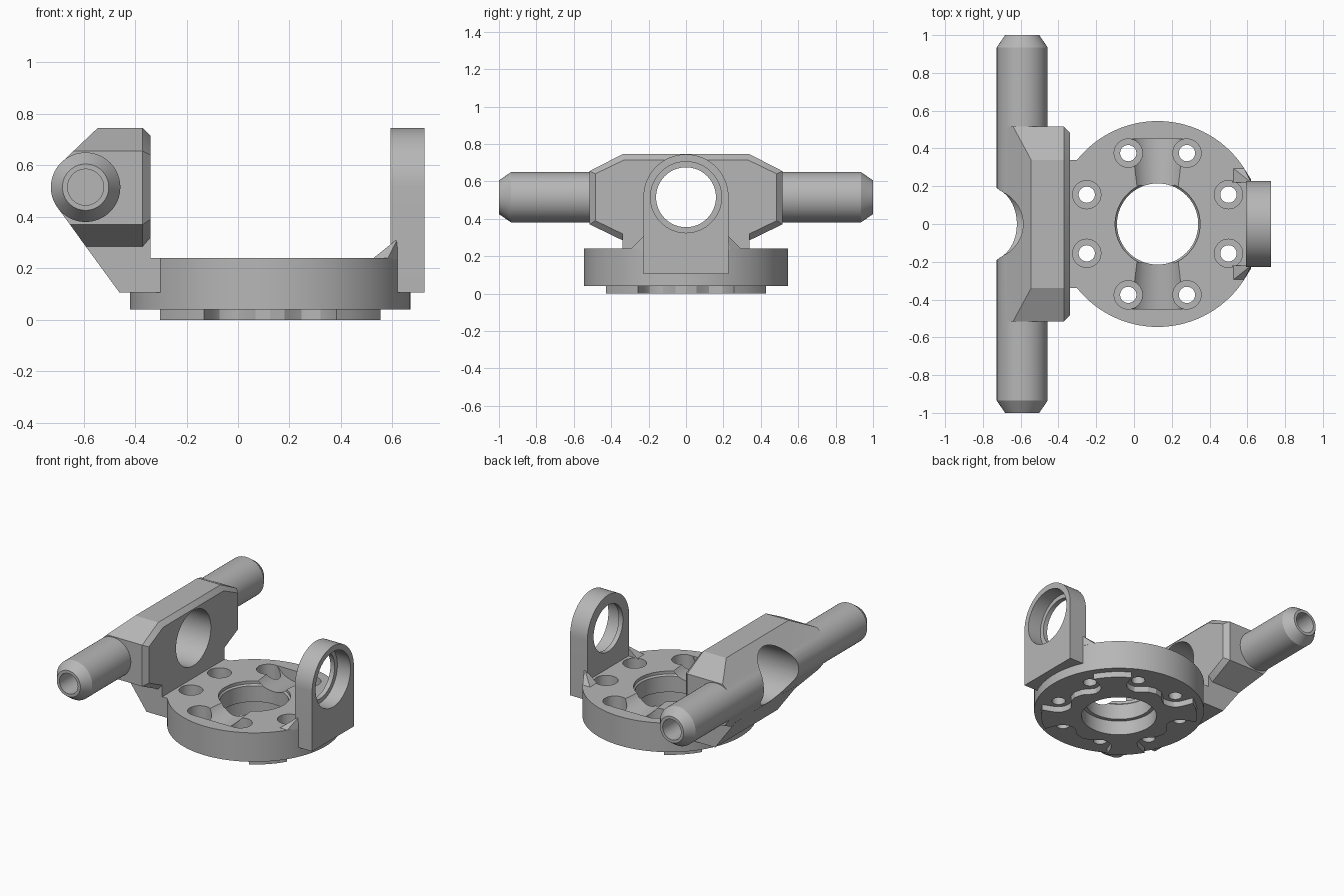
import bpy
import bmesh
import math
from mathutils import Matrix, Vector

if "Cube" in bpy.data.objects:
    bpy.data.objects.remove(bpy.data.objects["Cube"], do_unlink=True)

grey = bpy.data.materials.new("plain_grey")
grey.use_nodes = True
grey.diffuse_color = (0.47, 0.47, 0.47, 1)
grey.node_tree.nodes["Principled BSDF"].inputs["Base Color"].default_value = (0.47, 0.47, 0.47, 1)

TURN = {
    "x": Matrix.Rotation(math.pi / 2, 4, "Y"),
    "y": Matrix.Rotation(-math.pi / 2, 4, "X"),
    "z": Matrix.Identity(4),
}


def finish(name, bm):
    bmesh.ops.recalc_face_normals(bm, faces=bm.faces)
    mesh = bpy.data.meshes.new(name)
    bm.to_mesh(mesh)
    bm.free()
    mesh.materials.append(grey)
    ob = bpy.data.objects.new(name, mesh)
    bpy.context.collection.objects.link(ob)
    return ob


def lathe(name, profile, centre, axis="z", steps=64):
    """Solid of revolution; profile holds (radius, distance along axis)."""
    bm = bmesh.new()
    verts = [bm.verts.new((r, 0, t)) for r, t in profile]
    edges = [bm.edges.new(pair) for pair in zip(verts, verts[1:])]
    bmesh.ops.spin(bm, geom=verts + edges, cent=(0, 0, 0), axis=(0, 0, 1),
                   angle=2 * math.pi, steps=steps)
    bmesh.ops.remove_doubles(bm, verts=bm.verts, dist=0.0001)
    bm.transform(Matrix.Translation(centre) @ TURN[axis])
    return finish(name, bm)


def rod(name, r, a, b, centre, axis="z"):
    return lathe(name, [(0, a), (r, a), (r, b), (0, b)], centre, axis)


def prism(name, points, a, b, axis):
    """Extrude a flat outline from a to b along an axis."""
    place = {"x": lambda p, t: (t, p[0], p[1]),
             "y": lambda p, t: (p[0], t, p[1]),
             "z": lambda p, t: (p[0], p[1], t)}[axis]
    bm = bmesh.new()
    low = [bm.verts.new(place(p, a)) for p in points]
    high = [bm.verts.new(place(p, b)) for p in points]
    bm.faces.new(low)
    bm.faces.new(high)
    n = len(points)
    for i in range(n):
        j = (i + 1) % n
        bm.faces.new((low[i], low[j], high[j], high[i]))
    return finish(name, bm)


def hull(name, points):
    bm = bmesh.new()
    for p in points:
        bm.verts.new(p)
    bmesh.ops.convex_hull(bm, input=bm.verts)
    bmesh.ops.dissolve_limit(bm, angle_limit=0.01, verts=bm.verts, edges=bm.edges)
    return finish(name, bm)


def combine(ob, tool, operation):
    mod = ob.modifiers.new("cut", "BOOLEAN")
    mod.operation = operation
    mod.solver = "EXACT"
    mod.object = tool
    bpy.context.view_layer.objects.active = ob
    bpy.ops.object.modifier_apply(modifier=mod.name)
    bpy.data.objects.remove(tool, do_unlink=True)


CX = 0.125        # centre of the round base
AXIS_Z = 0.515    # height of the cross bores
disc_centre = Vector((CX, 0, 0))
parts = []

# Round base with the sloping foot that carries the wall
base = lathe("round_base", [(0, 0.04), (0.545, 0.04), (0.545, 0.24), (0, 0.24)],
             disc_centre, steps=96)
foot = prism("foot", [(-0.617, 0.32), (-0.46, 0.105), (-0.25, 0.105), (-0.25, 0.24),
                      (-0.34, 0.24), (-0.34, 0.32)], -0.34, 0.34, "y")
combine(base, foot, "UNION")

# Stepped centre bore
bore_profile = [(0, -0.1), (0.24, -0.1), (0.24, 0.1), (0.215, 0.1), (0.215, 0.21),
                (0.225, 0.22), (0.225, 0.4), (0, 0.4)]
combine(base, lathe("bore", bore_profile, disc_centre), "DIFFERENCE")

# Eight counterbored screw holes
for k in range(8):
    a = math.radians(22.5 + 45 * k)
    spot = disc_centre + Vector((math.cos(a), math.sin(a), 0)) * 0.406
    screw = lathe("screw_hole", [(0, -0.1), (0.043, -0.1), (0.043, 0.14), (0.075, 0.14),
                                 (0.075, 0.4), (0, 0.4)], spot, steps=32)
    combine(base, screw, "DIFFERENCE")

# Flared hollow channels at front and back
for s in (-1, 1):
    channel = lathe("channel", [(0, s * 0.15), (0.137, s * 0.15), (0.165, s * 0.45), (0, s * 0.45)],
                    (CX, 0, 0.33), "y")
    combine(base, channel, "DIFFERENCE")
parts.append(base)

# Underside pad with four arms and scalloped gaps
half = [(0, 0.37), (9, 0.36), (16, 0.335), (22, 0.325), (28, 0.34), (32, 0.37),
        (33, 0.41), (31, 0.5), (38, 0.5), (45, 0.5)]
quarter = half + [(90 - a, r) for a, r in reversed(half[1:-1])]
outline = []
for q in range(4):
    for a, r in quarter:
        t = math.radians(a + 90 * q)
        outline.append((CX + r * math.cos(t), r * math.sin(t)))
pad = prism("underside_pad", outline, 0, 0.045, "z")
combine(pad, rod("pad_bore", 0.24, -0.1, 0.2, disc_centre), "DIFFERENCE")
parts.append(pad)

# Upright wall: side profile trimmed to a bevelled octagon
wall = prism("trunnion_wall", [(-0.46, 0.105), (-0.34, 0.105), (-0.34, 0.715), (-0.37, 0.745),
                               (-0.545, 0.745), (-0.687, 0.61), (-0.701, 0.436)],
             -0.6, 0.6, "y")
outer = [(0.34, 0.745), (0.515, 0.655), (0.515, 0.37), (0.34, 0.285)]
inner = [(0.33, 0.715), (0.485, 0.64), (0.485, 0.39), (0.33, 0.315)]
corners = [(x, s * y, z) for x, ring in ((-0.9, outer), (-0.37, outer), (-0.34, inner))
           for y, z in ring for s in (-1, 1)]
combine(wall, hull("trim", corners), "INTERSECT")

# Cross bar with tapered, drilled ends
end = [(0, 0.7), (0.07, 0.7), (0.07, 1), (0.09, 1), (0.135, 0.935)]
bar = lathe("cross_bar", end + [(r, -t) for r, t in reversed(end)], (-0.592, 0, AXIS_Z), "y")
combine(wall, bar, "UNION")
combine(wall, rod("wall_hole", 0.19, -0.95, -0.2, (0, 0, AXIS_Z), "x"), "DIFFERENCE")
parts.append(wall)

# Round-topped bearing lug with a stepped hole
arch = [(-0.228, 0.105), (0.228, 0.105)]
arch += [(0.228 * math.cos(math.pi * i / 32), AXIS_Z + 0.23 * math.sin(math.pi * i / 32))
         for i in range(33)]
lug = prism("bearing_lug", arch, 0.593, 0.725, "x")
lug_hole = lathe("lug_hole", [(0, 0.4), (0.16, 0.4), (0.16, 0.625), (0.19, 0.625),
                              (0.19, 0.9), (0, 0.9)], (0, 0, AXIS_Z), "x")
combine(lug, lug_hole, "DIFFERENCE")
parts.append(lug)

# Small gussets beside the lug
for side, s in (("left", 1), ("right", -1)):
    tips = [(0.52, 0.3, 0.235), (0.52, 0.22, 0.235), (0.62, 0.22, 0.235),
            (0.62, 0.22, 0.315), (0.62, 0.235, 0.235), (0.58, 0.3, 0.235)]
    parts.append(hull("gusset_" + ("back" if s > 0 else "front"),
                      [(x, s * y, z) for x, y, z in tips]))

# Smooth the round faces, keep the edges crisp
bpy.ops.object.select_all(action="DESELECT")
for ob in parts:
    ob.select_set(True)
bpy.context.view_layer.objects.active = base
bpy.ops.object.shade_smooth_by_angle(angle=math.radians(25))
